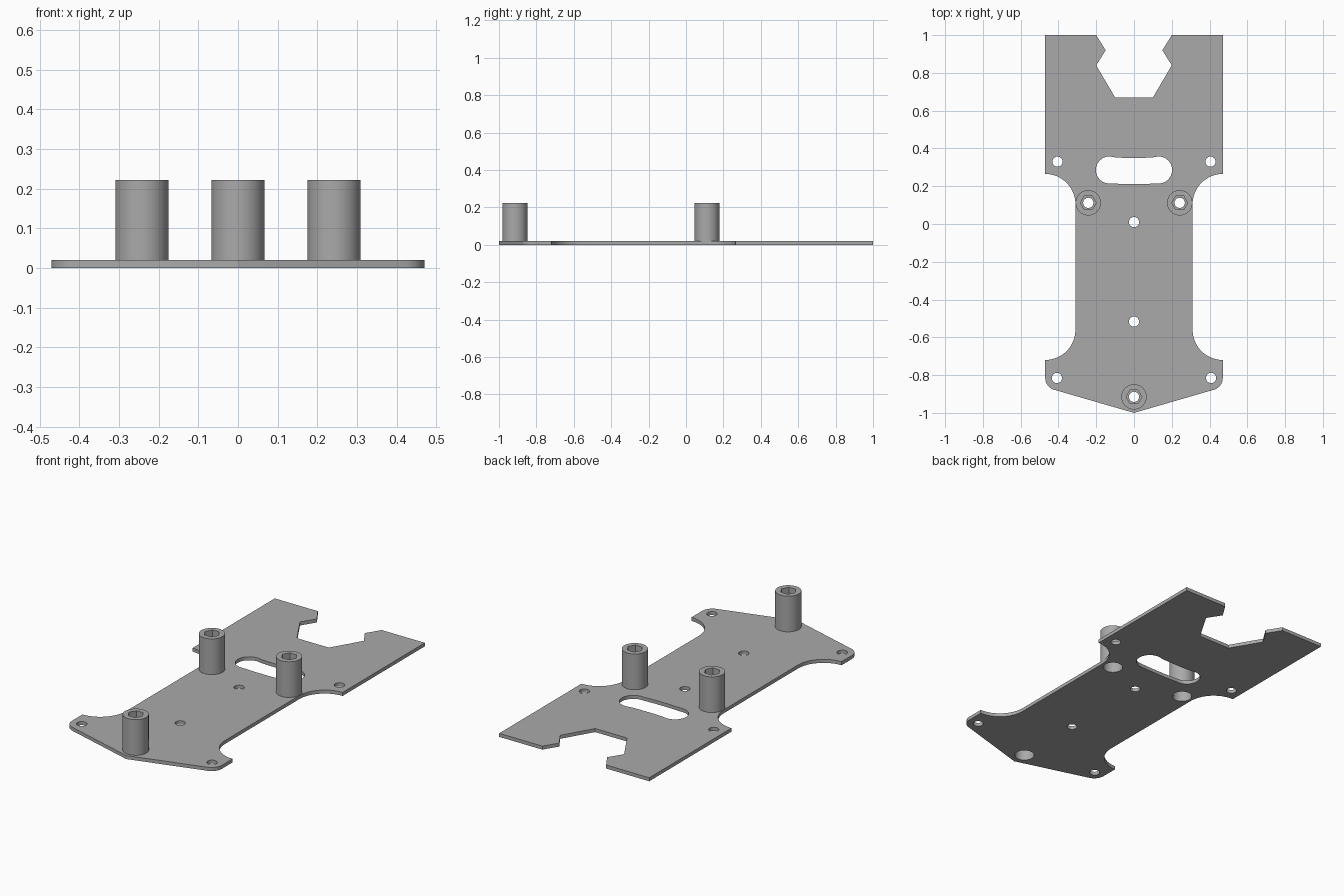
import bpy, bmesh
from math import cos, sin, pi, radians

cube = bpy.data.objects.get("Cube")
if cube:
    bpy.data.objects.remove(cube, do_unlink=True)

grey = bpy.data.materials.new("plain grey")
grey.use_nodes = True
grey.diffuse_color = (0.4, 0.4, 0.4, 1)
grey.node_tree.nodes["Principled BSDF"].inputs["Base Color"].default_value = grey.diffuse_color

THICK, TOP = 0.02, 0.222
HOLE_R, BORE_R, RECESS_R, POST_R = 0.027, 0.027, 0.052, 0.067
POSTS = {"left_post": (0.242, 0.112), "right_post": (-0.242, 0.112), "front_post": (0, -0.915)}


def arc(cx, cy, r, a0, a1, n=12):
    return [(cx + r * cos(radians(a0 + (a1 - a0) * i / n)),
             cy + r * sin(radians(a0 + (a1 - a0) * i / n))) for i in range(n + 1)]


def mirrored(half):
    """Close a right-hand half outline with its mirror image."""
    return half + [(-x, y) for x, y in reversed(half) if x > 1e-4]


def circle(x, y, r, n=40):
    return arc(x, y, r, 0, 360, n)[:-1]


def smooth(ob):
    bpy.ops.object.select_all(action="DESELECT")
    ob.select_set(True)
    bpy.context.view_layer.objects.active = ob
    bpy.ops.object.shade_smooth_by_angle(angle=radians(30))


def plate(name, loops, thick):
    """Flat sheet from an outline followed by its cut-outs."""
    curve = bpy.data.curves.new(name, "CURVE")
    curve.dimensions, curve.fill_mode, curve.extrude = "2D", "BOTH", thick / 2
    for loop in loops:
        spline = curve.splines.new("POLY")
        spline.points.add(len(loop) - 1)
        for point, (x, y) in zip(spline.points, loop):
            point.co = (x, y, 0, 1)
        spline.use_cyclic_u = True
    ob = bpy.data.objects.new(name, curve)
    bpy.context.collection.objects.link(ob)
    bpy.ops.object.select_all(action="DESELECT")
    ob.select_set(True)
    bpy.context.view_layer.objects.active = ob
    bpy.ops.object.convert(target="MESH")
    ob = bpy.context.object
    bm = bmesh.new()
    bm.from_mesh(ob.data)
    bmesh.ops.remove_doubles(bm, verts=bm.verts, dist=1e-5)
    bmesh.ops.translate(bm, verts=bm.verts, vec=(0, 0, thick / 2))
    bmesh.ops.recalc_face_normals(bm, faces=bm.faces)
    bm.to_mesh(ob.data)
    bm.free()
    ob.data.materials.clear()
    ob.data.materials.append(grey)
    smooth(ob)


def post(name, x, y, n=48):
    """Standoff: hex pocket above, narrow bore, round recess below."""
    rings = [(POST_R, THICK, 0), (POST_R, TOP, 0), (0.042, TOP, 1), (0.042, 0.13, 1),
             (BORE_R, 0.13, 0), (BORE_R, 0.11, 0), (RECESS_R, 0.11, 0), (RECESS_R, THICK, 0)]
    bm = bmesh.new()
    loops = []
    for r, z, is_hex in rings:
        loop = []
        for i in range(n):
            a = 2 * pi * i / n
            k = r * cos(pi / 6) / cos(a % (pi / 3) - pi / 6) if is_hex else r
            loop.append(bm.verts.new((x + k * cos(a), y + k * sin(a), z)))
        loops.append(loop)
    for a, b in zip(loops, loops[1:] + loops[:1]):
        for i in range(n):
            j = (i + 1) % n
            bm.faces.new((a[i], a[j], b[j], b[i]))
    bmesh.ops.recalc_face_normals(bm, faces=bm.faces)
    mesh = bpy.data.meshes.new(name)
    bm.to_mesh(mesh)
    bm.free()
    mesh.materials.append(grey)
    ob = bpy.data.objects.new(name, mesh)
    bpy.context.collection.objects.link(ob)
    smooth(ob)


# Outline: notched back edge, waisted sides, pointed front
outline = mirrored([(0.1, 0.67), (0.2, 0.84), (0.15, 0.92), (0.2, 1), (0.47, 1)]
                   + arc(0.47, 0.105, 0.16, 90, 180) + arc(0.47, -0.56, 0.16, 180, 270)
                   + arc(0.405, -0.815, 0.065, 0, -74) + [(0, -1)])

# Wide slot with gently bowed long sides
slot = mirrored([(0.05, 0.211), (0.1, 0.214)] + arc(0.13, 0.286, 0.072, -90, 90) + [(0.1, 0.353), (0.05, 0.35)])

# Screw holes and post openings
screws = [(s * x, y) for s in (-1, 1) for x, y in ((0.405, 0.33), (0.408, -0.815))]
holes = [circle(x, y, HOLE_R) for x, y in screws + [(0, 0.01), (0, -0.517)]]
openings = [circle(x, y, RECESS_R) for x, y in POSTS.values()]

plate("base_plate", [outline, slot] + holes + openings, THICK)
for name, (px, py) in POSTS.items():
    post(name, px, py)
